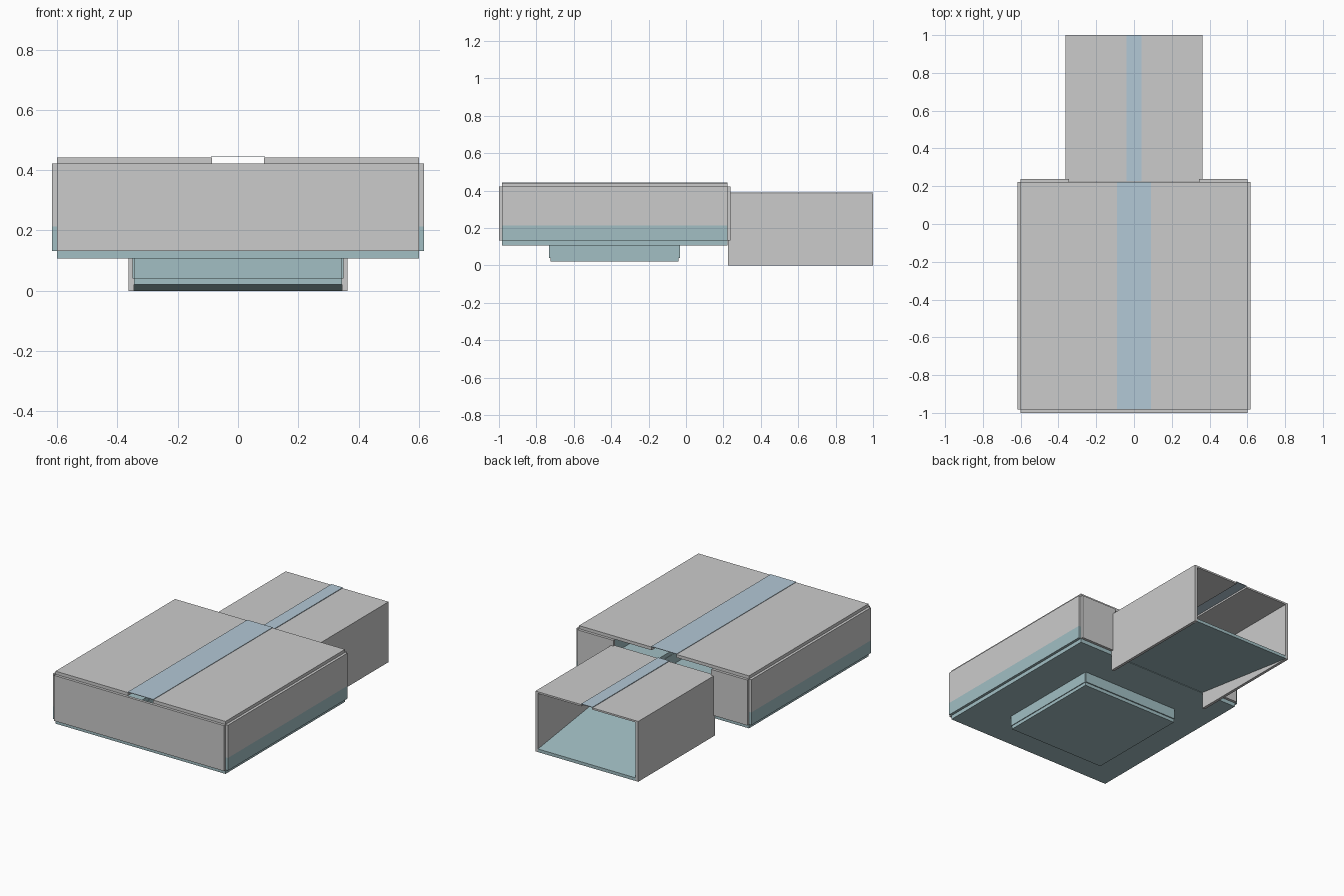
import bpy, bmesh

if "Cube" in bpy.data.objects:
    bpy.data.objects.remove(bpy.data.objects["Cube"])


def material(name, rgb):
    m = bpy.data.materials.new(name)
    m.diffuse_color = (*rgb, 1)
    m.use_nodes = True
    m.node_tree.nodes["Principled BSDF"].inputs["Base Color"].default_value = m.diffuse_color
    return m


TEAL = material("teal", (0.36, 0.52, 0.55))
GLASS = material("pale_blue", (0.45, 0.58, 0.67))


def panel(name, x, y, z, mat=None, slope=0.0):
    """Box from (min, max) ranges; slope raises its front (-y) end."""
    bm = bmesh.new()
    bmesh.ops.create_cube(bm, size=1)
    for v in bm.verts:
        front = v.co.y < 0
        v.co = [r[0] + (c + 0.5) * (r[1] - r[0]) for c, r in zip(v.co, (x, y, z))]
        if front:
            v.co.z += slope
    me = bpy.data.meshes.new(name)
    bm.to_mesh(me)
    bm.free()
    ob = bpy.data.objects.new(name, me)
    bpy.context.collection.objects.link(ob)
    if mat:
        me.materials.append(mat)
    return ob


def pair(name, x, y, z, mat=None):
    """Matching panels on the left and right."""
    panel(name + "_right", x, y, z, mat)
    panel(name + "_left", (-x[1], -x[0]), y, z, mat)


# main room: walls, roof halves and skylight
room_y = (-0.983, 0.222)
panel("front_wall", (-0.6, 0.6), (-1.0, -0.983), (0.132, 0.422))
pair("back_wall", (0.345, 0.6), (0.222, 0.239), (0.132, 0.422))
pair("side_wall_upper", (0.6, 0.617), room_y, (0.213, 0.422))
pair("side_wall_lower", (0.6, 0.617), room_y, (0.132, 0.213), TEAL)
pair("roof", (0.087, 0.6), room_y, (0.422, 0.442))
panel("skylight", (-0.09, 0.09), room_y, (0.443, 0.446), GLASS)

# floor around the sunken pit
pit_y = (-0.725, -0.04)
floor_z = (0.107, 0.132)
pair("floor_side", (0.345, 0.6), room_y, floor_z, TEAL)
panel("floor_front", (-0.345, 0.345), (room_y[0], pit_y[0]), floor_z, TEAL)
panel("floor_back", (-0.345, 0.345), (pit_y[1], room_y[1]), floor_z, TEAL)

# sunken pit
pit_z = (0.041, 0.107)
pair("pit_side", (0.343, 0.35), pit_y, pit_z, TEAL)
panel("pit_front", (-0.345, 0.345), (-0.733, -0.725), pit_z, TEAL)
panel("pit_back", (-0.345, 0.345), (-0.04, -0.033), pit_z, TEAL)
panel("pit_base", (-0.345, 0.345), pit_y, (0.02, 0.041), TEAL)

# corridor with sloping floor
hall_y = (0.225, 1.0)
pair("corridor_wall", (0.345, 0.363), hall_y, (0.0, 0.374))
pair("corridor_roof", (0.038, 0.363), hall_y, (0.374, 0.385))
panel("corridor_skylight", (-0.04, 0.04), hall_y, (0.386, 0.39), GLASS)
panel("corridor_ramp", (-0.345, 0.345), hall_y, (0.0, 0.02), TEAL, slope=0.108)
